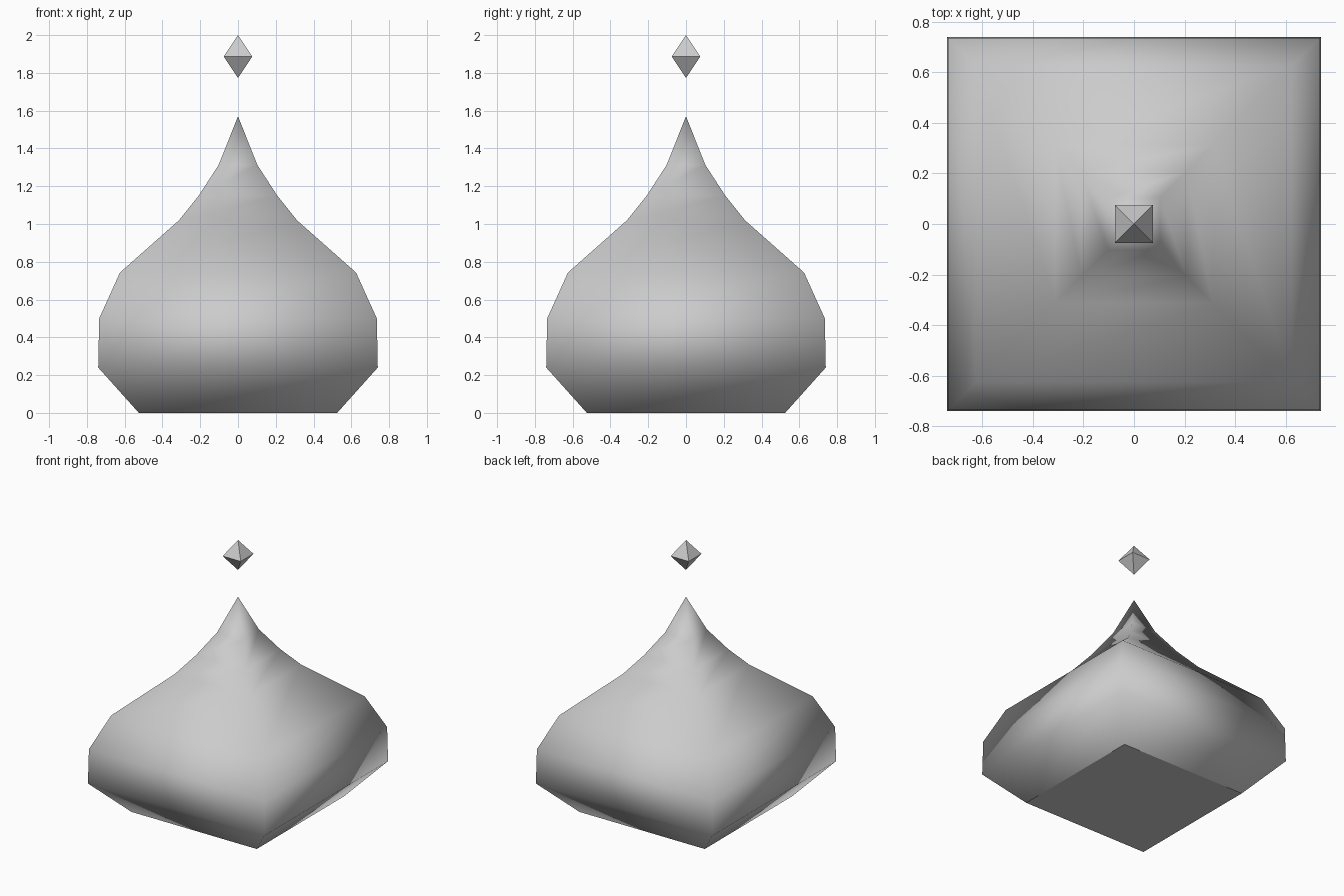
import bpy, bmesh

if "Cube" in bpy.data.objects:
    bpy.data.objects.remove(bpy.data.objects["Cube"])


def square_loft(name, profile, smooth):
    """Stack square rings (half width, height); a zero width makes a point."""
    bm = bmesh.new()
    rings = []
    for r, z in profile:
        if r == 0:
            rings.append([bm.verts.new((0, 0, z))] * 4)
        else:
            rings.append([bm.verts.new((sx * r, sy * r, z))
                          for sx, sy in ((-1, -1), (1, -1), (1, 1), (-1, 1))])
    for low, high in zip(rings, rings[1:]):
        for i in range(4):
            j = (i + 1) % 4
            corners = [low[i], low[j], high[j], high[i]]
            face = bm.faces.new(list(dict.fromkeys(corners)))
            face.smooth = smooth
    # flat floor with a crisp rim where the profile starts wide
    if profile[0][0] > 0:
        floor = bm.faces.new(rings[0][::-1])
        for e in floor.edges:
            e.smooth = False
    bmesh.ops.recalc_face_normals(bm, faces=bm.faces)
    mesh = bpy.data.meshes.new(name)
    bm.to_mesh(mesh)
    bm.free()
    obj = bpy.data.objects.new(name, mesh)
    bpy.context.collection.objects.link(obj)
    return obj


# Square onion-shaped roof, smoothly shaded
square_loft("onion_dome", [(0.525, 0), (0.74, 0.24), (0.735, 0.50),
                           (0.625, 0.743), (0.312, 1.02), (0.208, 1.15),
                           (0.103, 1.312), (0, 1.57)], True)

# Faceted finial floating above the tip
square_loft("finial", [(0, 1.773), (0.076, 1.887), (0, 2.0)], False)
